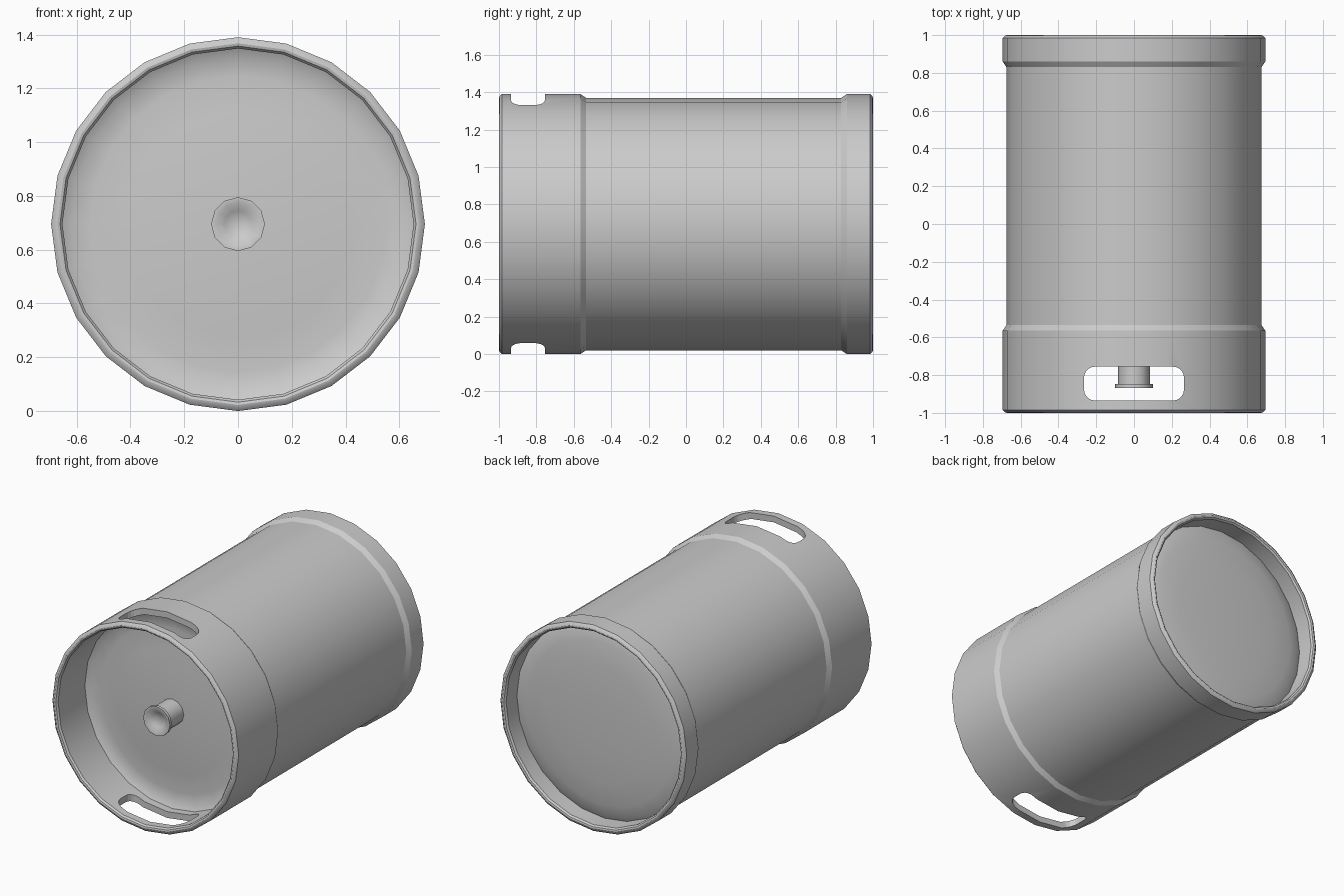
import bpy, bmesh, math

if "Cube" in bpy.data.objects:
    bpy.data.objects.remove(bpy.data.objects["Cube"])

CZ = 0.695  # height of the barrel axis


def lathe(name, profile, sides, angle):
    """Revolve (radius, y) points around the lying axis; radius 0 makes a pole."""
    bm = bmesh.new()
    rings = []
    for r, y in profile:
        n = 1 if r == 0 else sides
        rings.append([bm.verts.new((r * math.sin(2 * math.pi * i / sides), y,
                                    CZ + r * math.cos(2 * math.pi * i / sides)))
                      for i in range(n)])
    for a, b in zip(rings, rings[1:]):
        for i in range(sides):
            j = (i + 1) % sides
            quad = [a[i % len(a)], a[j % len(a)], b[j % len(b)], b[i % len(b)]]
            bm.faces.new(list(dict.fromkeys(quad)))
    bmesh.ops.recalc_face_normals(bm, faces=bm.faces)
    return finish(name, bm, angle)


def select(ob):
    bpy.ops.object.select_all(action='DESELECT')
    ob.select_set(True)
    bpy.context.view_layer.objects.active = ob


def finish(name, bm, angle=None):
    me = bpy.data.meshes.new(name)
    bm.to_mesh(me)
    bm.free()
    ob = bpy.data.objects.new(name, me)
    bpy.context.collection.objects.link(ob)
    if angle:
        select(ob)
        bpy.ops.object.shade_smooth_by_angle(angle=math.radians(angle))
    return ob


# Barrel: front head, hollow skirt, stepped body, rear rim, rear head
barrel = lathe("barrel", [
    (0, -0.70), (0.22, -0.697), (0.42, -0.685), (0.55, -0.675), (0.62, -0.682), (0.653, -0.70),
    (0.653, -0.985), (0.662, -0.997), (0.672, -1.0), (0.683, -0.997), (0.695, -0.985),
    (0.695, -0.565), (0.675, -0.535), (0.675, 0.83), (0.695, 0.86),
    (0.695, 0.985), (0.683, 0.997), (0.672, 1.0), (0.662, 0.997), (0.653, 0.985),
    (0.653, 0.87), (0.62, 0.885), (0.55, 0.9), (0.4, 0.913), (0.2, 0.92), (0, 0.922)], 24, 30)

# Hand slots: one rounded bar cuts through the top and bottom of the skirt
bm = bmesh.new()
hx, hy, rad, steps = 0.265, 0.09, 0.06, 5
outline = []
for k, (sx, sy) in enumerate([(1, 1), (-1, 1), (-1, -1), (1, -1)]):
    for s in range(steps + 1):
        a = math.pi / 2 * (k + s / steps)
        outline.append(bm.verts.new((sx * (hx - rad) + rad * math.cos(a),
                                     -0.845 + sy * (hy - rad) + rad * math.sin(a), -0.2)))
base = bm.faces.new(outline)
ext = bmesh.ops.extrude_face_region(bm, geom=[base])
for v in ext["geom"]:
    if isinstance(v, bmesh.types.BMVert):
        v.co.z = 1.6
bmesh.ops.recalc_face_normals(bm, faces=bm.faces)
cutter = finish("slot_cutter", bm)
cutter.hide_render = True

mod = barrel.modifiers.new("hand_slots", 'BOOLEAN')
mod.operation = 'DIFFERENCE'
mod.solver = 'EXACT'
mod.object = cutter
select(barrel)
bpy.ops.object.modifier_apply(modifier=mod.name)
bpy.data.objects.remove(cutter)
bpy.ops.object.shade_smooth_by_angle(angle=math.radians(30))

# Valve: neck, flange and a shallow dished mouth
lathe("valve", [(0, -0.835), (0.05, -0.845), (0.08, -0.868), (0.1, -0.868), (0.1, -0.848),
                (0.085, -0.848), (0.085, -0.68), (0, -0.68)], 12, 40)
